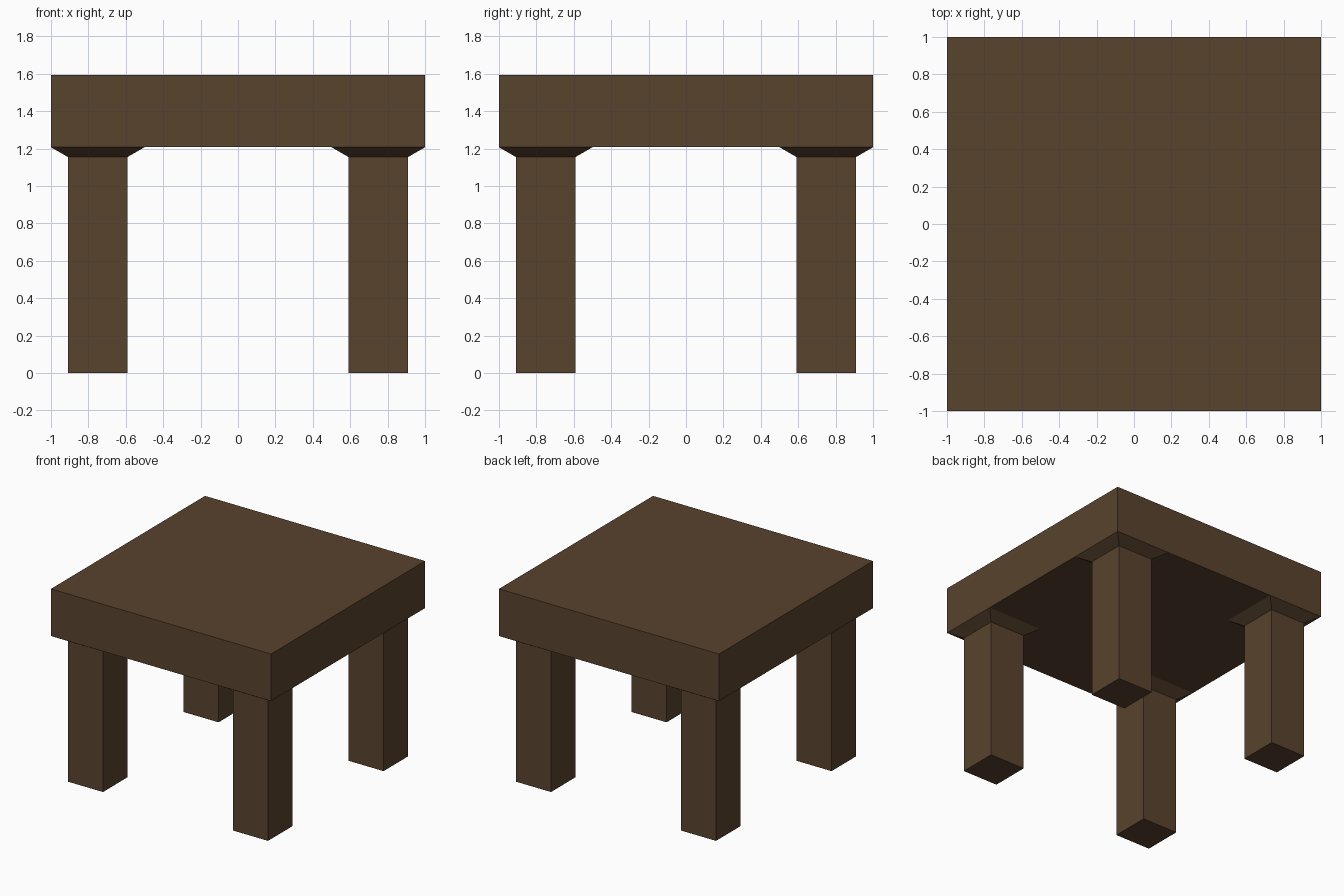
import bpy, bmesh

if "Cube" in bpy.data.objects:
    bpy.data.objects.remove(bpy.data.objects["Cube"])

wood = bpy.data.materials.new("dark_brown_wood")
wood.diffuse_color = (0.1, 0.056, 0.027, 1)
wood.use_nodes = True
wood.node_tree.nodes["Principled BSDF"].inputs["Base Color"].default_value = wood.diffuse_color

TOP, UNDER, FLARE = 1.594, 1.207, 1.155   # slab top, slab underside, flare bottom


def square_loft(name, sections, centre=(0, 0), cap_top=True):
    """Solid through stacked squares given as (half width, z), from bottom to top."""
    bm = bmesh.new()
    rings = [[bm.verts.new((centre[0] + sx * h, centre[1] + sy * h, z))
              for sx, sy in ((-1, -1), (1, -1), (1, 1), (-1, 1))]
             for h, z in sections]
    for lower, upper in zip(rings, rings[1:]):
        for i in range(4):
            j = (i + 1) % 4
            bm.faces.new((lower[i], lower[j], upper[j], upper[i]))
    bm.faces.new(rings[0][::-1])
    if cap_top:
        bm.faces.new(rings[-1])
    mesh = bpy.data.meshes.new(name)
    bm.to_mesh(mesh)
    bm.free()
    mesh.materials.append(wood)
    obj = bpy.data.objects.new(name, mesh)
    bpy.context.collection.objects.link(obj)
    return obj


# Thick square table top
square_loft("table_top", [(1, UNDER), (1, TOP)])

# Four straight legs flaring out where they meet the top
for fb, y in (("front", -0.75), ("back", 0.75)):
    for lr, x in (("left", -0.75), ("right", 0.75)):
        square_loft(f"{fb}_{lr}_leg",
                    [(0.16, 0), (0.16, FLARE), (0.25, UNDER)],
                    (x, y), cap_top=False)
